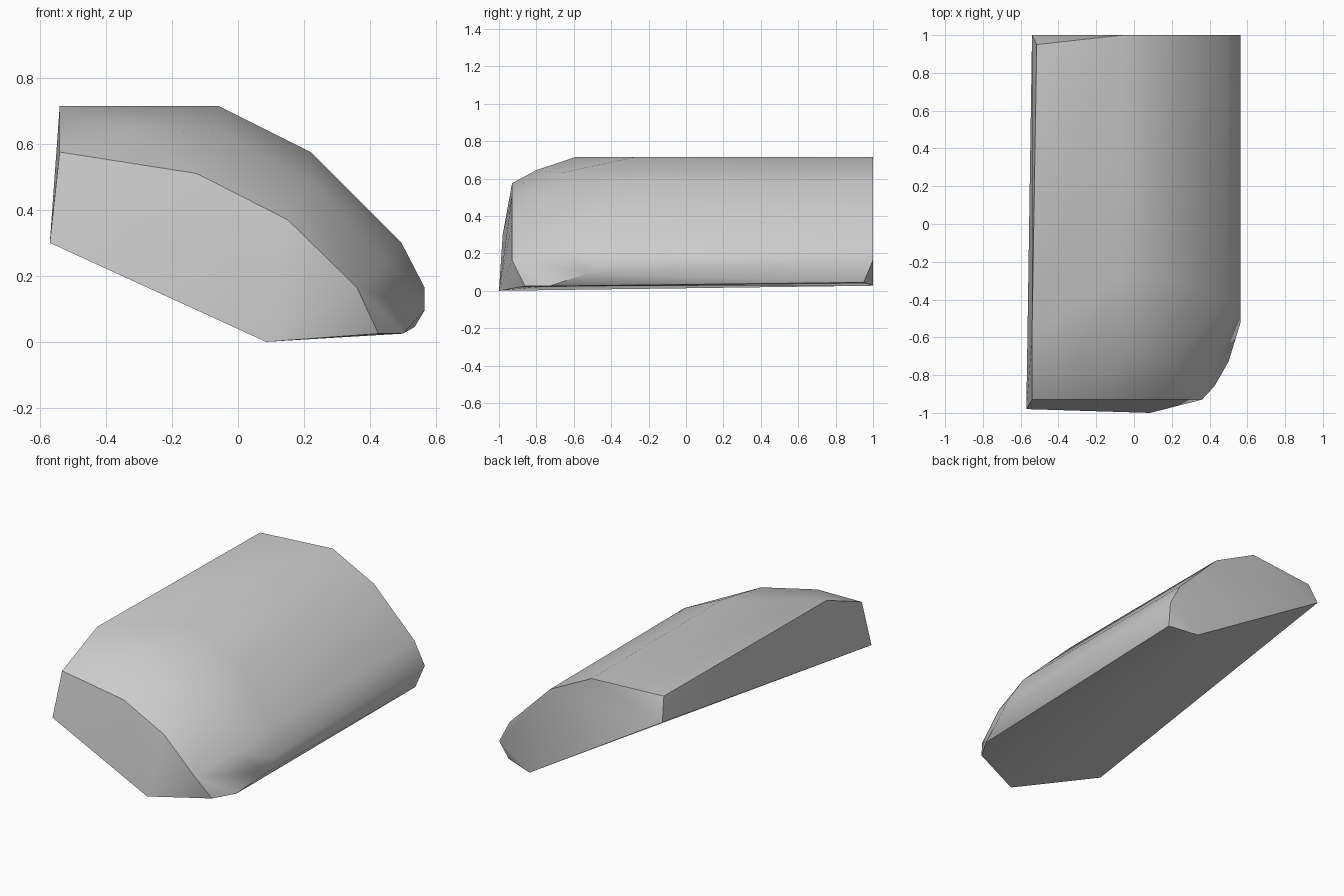
import bpy
import bmesh
import math

default_cube = bpy.data.objects.get("Cube")
if default_cube:
    bpy.data.objects.remove(default_cube, do_unlink=True)


def make_material(name, color):
    material = bpy.data.materials.new(name)
    material.use_nodes = True
    material.diffuse_color = color
    shader = next(n for n in material.node_tree.nodes if n.type == "BSDF_PRINCIPLED")
    shader.inputs["Base Color"].default_value = color
    return material


def hull_object(name, points, material, smooth_angle):
    """Wrap a convex skin around the section corners."""
    mesh = bpy.data.meshes.new(name)
    bm = bmesh.new()
    for point in points:
        bm.verts.new(point)
    bmesh.ops.convex_hull(bm, input=bm.verts[:])
    loose = [v for v in bm.verts if not v.link_faces]
    bmesh.ops.delete(bm, geom=loose, context="VERTS")
    # merge the flat triangles into whole faces
    bmesh.ops.dissolve_limit(bm, angle_limit=math.radians(1),
                             verts=bm.verts[:], edges=bm.edges[:])
    bmesh.ops.recalc_face_normals(bm, faces=bm.faces[:])
    bm.to_mesh(mesh)
    bm.free()
    mesh.materials.append(material)
    obj = bpy.data.objects.new(name, mesh)
    bpy.context.collection.objects.link(obj)
    bpy.ops.object.select_all(action="DESELECT")
    obj.select_set(True)
    bpy.context.view_layer.objects.active = obj
    bpy.ops.object.shade_smooth_by_angle(angle=math.radians(smooth_angle))
    return obj


# curved shell outline (x, z), and the depth where each line starts to round off
shell_profile = [(-.06, .715), (.22, .575), (.495, .30), (.565, .165)]
round_start = [-.27, -.3, -.4, -.45]
back_section = [(x, 1, z) for x, z in shell_profile]
shell_start = [(x, y, z) for (x, z), y in zip(shell_profile, round_start)]

# rounded shoulder between the shell and the front face
shoulder = [(-.54, -.59, .715), (-.33, -.8, .645), (-.04, -.67, .63),
            (.22, -.72, .48), (.445, -.68, .24)]

# front face: an arched top edge over a tilted bottom
front_arch = [(-.54, .575), (-.125, .51), (.15, .37), (.36, .165)]
front_section = [(x, -.93, z) for x, z in front_arch]
front_bottom = [(-.57, -.98, .30), (.085, -1, 0), (.425, -.86, .025)]

# lower side edge, and the chipped corners at the back
side_edge = [(.5, -.73, .025), (.565, -.52, .095), (.535, .95, .045)]
back_corners = [(-.515, .95, .71), (-.54, 1, .575), (.36, 1, .027)]

grey = make_material("plain grey", (.6, .6, .6, 1))
hull_object("stone_block",
            back_section + shell_start + shoulder + front_section
            + front_bottom + side_edge + back_corners,
            grey, smooth_angle=35)
